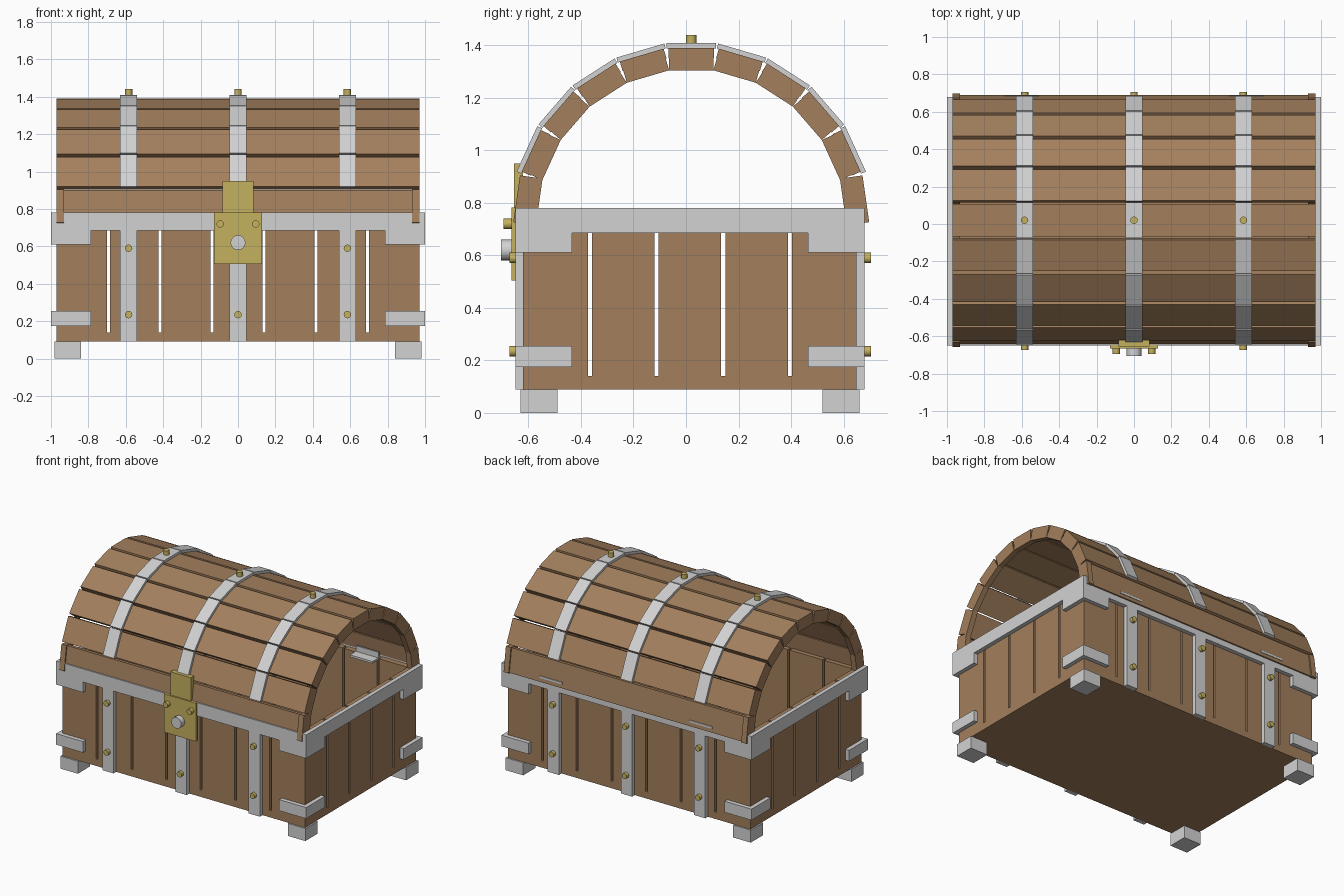
import bpy, math

if "Cube" in bpy.data.objects:
    bpy.data.objects.remove(bpy.data.objects["Cube"])


def material(name, rgb):
    m = bpy.data.materials.new(name)
    m.diffuse_color = (*rgb, 1)
    m.use_nodes = True
    m.node_tree.nodes["Principled BSDF"].inputs["Base Color"].default_value = m.diffuse_color
    return m


WOOD = material("wood", (0.37, 0.215, 0.11))
STEEL = material("pale_steel", (0.65, 0.65, 0.65))
BRASS = material("brass", (0.56, 0.44, 0.115))


def box(name, x, y, z, mat):
    """Box from (min, max) ranges."""
    bpy.ops.mesh.primitive_cube_add(size=1, location=[(a + b) / 2 for a, b in (x, y, z)])
    o = bpy.context.object
    o.name = name
    o.scale = [b - a for a, b in (x, y, z)]
    o.data.materials.append(mat)
    return o


def stud(name, loc, r, depth, mat, axis="Y", sides=12):
    rot = (math.pi / 2, 0, 0) if axis == "Y" else (0, 0, 0)
    bpy.ops.mesh.primitive_cylinder_add(vertices=sides, radius=r, depth=depth,
                                        location=loc, rotation=rot)
    o = bpy.context.object
    o.name = name
    o.data.materials.append(mat)
    bpy.ops.object.shade_smooth_by_angle(angle=math.radians(35))


# Chest body extents
X, Y0, Y1 = 0.97, -0.62, 0.65
T, GAP, PLATE = 0.04, 0.016, 0.03
STRAPS = (-0.585, 0, 0.585)

# Floor
box("floor", (-X, X), (Y0, Y1), (0.09, 0.14), WOOD)

# Front and back wall planks
w = 2 * X / 7
for i in range(7):
    a = -X + i * w + (GAP / 2 if i > 0 else 0)
    b = -X + (i + 1) * w - (GAP / 2 if i < 6 else 0)
    box("front_plank", (a, b), (Y0, Y0 + T), (0.14, 0.77), WOOD)
    box("back_plank", (a, b), (Y1 - T, Y1), (0.14, 0.77), WOOD)

# End wall planks
w = (Y1 - Y0) / 5
for i in range(5):
    a = Y0 + i * w + (GAP / 2 if i > 0 else T)
    b = Y0 + (i + 1) * w - (GAP / 2 if i < 4 else T)
    for s in (-1, 1):
        box("end_plank", sorted((s * (X - T), s * X)), (a, b), (0.14, 0.77), WOOD)

# Steel rim
box("front_rim", (-X, X), (Y0 - PLATE, Y0), (0.685, 0.78), STEEL)
box("back_rim", (-X, X), (Y1, Y1 + PLATE), (0.685, 0.78), STEEL)
for s in (-1, 1):
    box("end_rim", sorted((s * X, s * 1.0)), (Y0 - PLATE, Y1 + PLATE), (0.685, 0.78), STEEL)

# Corner brackets and feet
for s in (-1, 1):
    for z in ((0.61, 0.685), (0.175, 0.255)):
        for outer, inner, far in ((Y0 - PLATE, Y0, -0.435), (Y1 + PLATE, Y1, 0.465)):
            box("corner_bracket", sorted((s * 0.785, s * X)), sorted((outer, inner)), z, STEEL)
            box("corner_bracket", sorted((s * X, s * 1.0)), sorted((outer, far)), z, STEEL)
    for y in ((-0.63, -0.49), (0.52, 0.66)):
        box("foot", sorted((s * 0.84, s * 0.98)), y, (0, 0.09), STEEL)

# Vertical straps with rivets
for x in STRAPS:
    box("front_strap", (x - 0.045, x + 0.045), (Y0 - PLATE, Y0), (0.09, 0.685), STEEL)
    box("back_strap", (x - 0.045, x + 0.045), (Y1, Y1 + PLATE), (0.09, 0.685), STEEL)
    for z in (0.235, 0.59):
        if x != 0 or z < 0.5:
            stud("front_rivet", (x, -0.658, z), 0.02, 0.03, BRASS)
        stud("back_rivet", (x, 0.69, z), 0.02, 0.03, BRASS)

# Arched lid: eleven flat sections around a half circle
CY, CZ, STEP = 0.02, 0.72, math.pi / 11


def lid_part(name, k, r0, r1, x, width, mat):
    t, r = k * STEP, (r0 + r1) / 2
    o = box(name, x, (-width / 2, width / 2), (-(r1 - r0) / 2, (r1 - r0) / 2), mat)
    o.location = ((x[0] + x[1]) / 2, CY + r * math.sin(t), CZ + r * math.cos(t))
    o.rotation_euler = (-t, 0, 0)


for k in range(-5, 6):
    last = abs(k) == 5
    half = 0.93 if last else X
    outer = 0.663 if last else 0.67
    lid_part("lid_plank", k, 0.632, outer, (-half, half), 0.174, WOOD)
    # Ribs under both lid ends
    for s in (-1, 1):
        lid_part("lid_rib", k, 0.585, 0.672 if last else 0.64,
                 sorted((s * 0.93, s * X)), 0.18 if last else 0.168, WOOD)
    # Lid straps
    if not last:
        for x in STRAPS:
            lid_part("lid_strap", k, 0.668, 0.688, (x - 0.045, x + 0.045), 0.19, STEEL)

for x in STRAPS:
    stud("lid_rivet", (x, CY, 1.42), 0.02, 0.04, BRASS, axis="Z")

# Lock
box("lock_plate", (-0.128, 0.128), (-0.665, -0.648), (0.505, 0.782), BRASS)
box("lock_hasp", (-0.082, 0.082), (-0.655, -0.62), (0.76, 0.95), BRASS)
for s in (-1, 1):
    stud("lock_rivet", (s * 0.095, -0.68, 0.72), 0.02, 0.03, BRASS)
stud("lock_knob", (0, -0.685, 0.62), 0.04, 0.04, STEEL, sides=16)

# Hinges at the back
for s in (-1, 1):
    box("hinge_leaf", (s * 0.6 - 0.09, s * 0.6 + 0.09), (0.55, 0.688), (0.755, 0.77), STEEL)
    box("hinge_flap", (s * 0.6 - 0.09, s * 0.6 + 0.09), (0.618, 0.63), (0.77, 0.81), STEEL)
